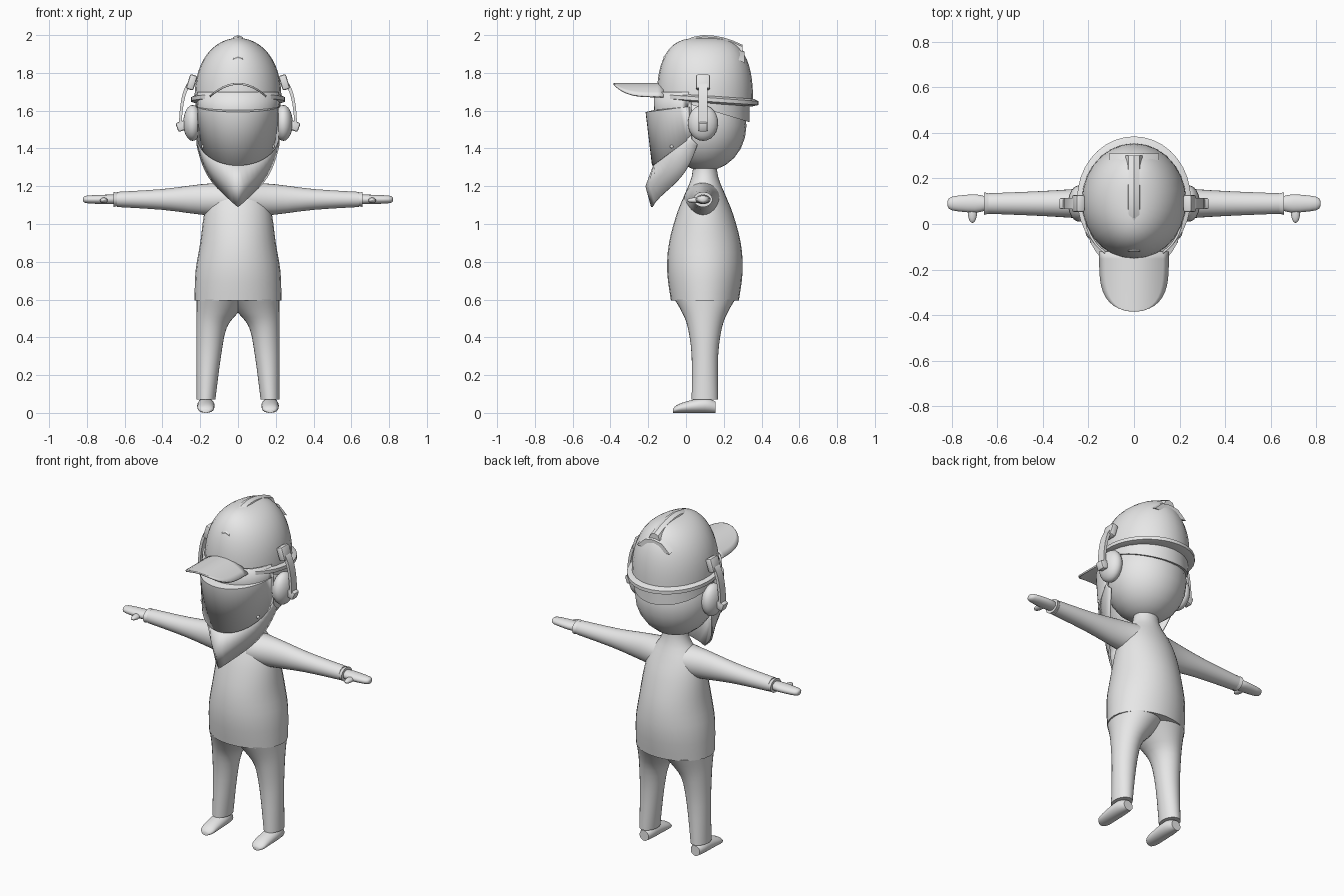
import bpy, bmesh, math
from mathutils import Vector, Matrix
from mathutils.geometry import interpolate_bezier

cube = bpy.data.objects.get("Cube")
if cube:
    bpy.data.objects.remove(cube, do_unlink=True)

colour = (.8, .8, .8, 1)
grey = bpy.data.materials.new("light_grey")
grey.use_nodes = True
grey.diffuse_color = colour
grey.node_tree.nodes["Principled BSDF"].inputs["Base Color"].default_value = colour


def finish(name, bm):
    bmesh.ops.recalc_face_normals(bm, faces=bm.faces)
    mesh = bpy.data.meshes.new(name)
    bm.to_mesh(mesh)
    bm.free()
    mesh.materials.append(grey)
    mesh.shade_smooth()
    mesh.set_sharp_from_angle(angle=math.radians(40))
    ob = bpy.data.objects.new(name, mesh)
    bpy.context.collection.objects.link(ob)
    return ob


def skin(name, rows, closed=True):
    """Join rows of points: closed rows make a capped solid, open rows a thin shell."""
    bm = bmesh.new()
    grid = [[bm.verts.new(point) for point in row] for row in rows]
    count = len(rows[0])
    for lower, upper in zip(grid, grid[1:]):
        for i in range(count if closed else count - 1):
            j = (i + 1) % count
            bm.faces.new((lower[i], lower[j], upper[j], upper[i]))
    if closed:
        bm.faces.new(grid[0])
        bm.faces.new(grid[-1])
    ob = finish(name, bm)
    if not closed:
        shell = ob.modifiers.new("thickness", "SOLIDIFY")
        shell.thickness = .01
        shell.offset = 0


def smooth_rings(rings, steps=4):
    """Pass a smooth curve through the ring values."""
    keys = [Vector(ring) for ring in rings]
    keys = [keys[0]] + keys + [keys[-1]]
    result = [keys[0]]
    for before, start, end, after in zip(keys, keys[1:], keys[2:], keys[3:]):
        result += interpolate_bezier(start, start + (end - before) / 6,
                                     end - (after - start) / 6, end, steps)[1:]
    return result


def loft(name, axis, rings, centre=lambda ru, rv: (0, .1), side=1, tilt=0, segments=28):
    """Elliptical rings (position, radius u, radius v) along an axis."""
    rows = []
    for pos, ru, rv in rings:
        cu, cv = centre(ru, rv)
        row = []
        for i in range(segments):
            angle = math.tau * i / segments
            u, v = cu + ru * math.cos(angle), cv + rv * math.sin(angle)
            x, y, z = {"x": (pos, u, v), "y": (u, pos, v), "z": (u, v, pos)}[axis]
            row.append((x * side, y, z + tilt * (y - .1)))
        rows.append(row)
    skin(name, rows)


def ball(name, centre, radii, segments=24):
    bm = bmesh.new()
    bmesh.ops.create_uvsphere(bm, u_segments=segments, v_segments=segments // 2, radius=1)
    bm.transform(Matrix.Translation(centre) @ Matrix.Diagonal((*radii, 1)))
    finish(name, bm)


def box(name, centre, size, lean):
    bm = bmesh.new()
    bmesh.ops.create_cube(bm, size=1)
    bm.transform(Matrix.Diagonal((*size, 1)))
    bmesh.ops.bevel(bm, geom=bm.edges[:], offset=.01, segments=2, affect="EDGES", profile=.5)
    bm.transform(Matrix.Translation(centre) @ Matrix.Rotation(lean, 4, "Y"))
    finish(name, bm)


# Torso with neck, and head
loft("torso", "z", smooth_rings([
    (.595, .23, .18), (.75, .225, .2), (.9, .2, .19), (1.05, .18, .15),
    (1.15, .15, .11), (1.25, .08, .07), (1.35, .07, .06)]))
ball("head", (0, .1, 1.52), (.225, .22, .24))


def arm_centre(ru, rv):
    return .09, 1.13


def leg_centre(ru, rv):
    """Keep the outer side of the leg straight."""
    return .22 - ru, .1


def shoe_centre(ru, rv):
    """Rest the sole on the ground."""
    return .17, rv


# Limbs and ear defenders on both sides
for label, side in (("left", 1), ("right", -1)):
    loft(label + "_arm", "x", smooth_rings([
        (.06, .1, .09), (.2, .07, .08), (.4, .055, .055), (.64, .045, .04)]), arm_centre, side)
    loft(label + "_cuff", "x", [(.62, .04, .03), (.66, .05, .04)], arm_centre, side)
    loft(label + "_hand", "x", smooth_rings([
        (.65, .03, .025), (.7, .04, .025), (.8, .03, .02), (.82, .01, .01)]), arm_centre, side)
    ball(label + "_thumb", (.71 * side, .05, 1.125), (.02, .045, .015))
    loft(label + "_leg", "z", smooth_rings([
        (.07, .05, .07), (.3, .065, .07), (.45, .08, .09), (.53, .11, .12), (.6, .14, .16)]),
        leg_centre, side)
    loft(label + "_shoe", "y", smooth_rings([
        (.155, .03, .03), (.1, .045, .04), (0, .045, .03), (-.05, .04, .02), (-.07, .02, .01)]),
        shoe_centre, side)

    ball(label + "_ear_cup", (.24 * side, .09, 1.535), (.05, .08, .095))
    box(label + "_cup_knob", (.295 * side, .09, 1.52), (.06, .05, .05), .35 * side)
    box(label + "_arm_clip", (.245 * side, .09, 1.75), (.04, .075, .08), -.3 * side)
    strap = []
    for i in range(9):
        angle = math.pi / 2 * i / 8
        x, z = .24 + .065 * math.sin(angle), 1.52 + .23 * math.cos(angle)
        strap.append([((x + dx) * side, .09 + dy, z + dx) for dx, dy in
                      ((-.007, -.025), (.007, -.025), (.007, .025), (-.007, .025))])
    skin(label + "_cup_arm", strap)
    ball(label + "_visor_rivet", (.185 * side, -.075, 1.41), (.01, .01, .01), 10)

# Helmet dome, rim and inner headband
dome = []
for i in range(13):
    height = math.sin(1.45 * i / 12)
    fall = 1 - height ** 2.4
    dome.append((1.65 + .335 * height, .23 * fall ** .5, .255 * fall ** .3))
loft("helmet_dome", "z", dome)
loft("helmet_rim", "z", [(1.64, .22, .24), (1.65, .25, .275), (1.67, .25, .275), (1.68, .23, .25)],
     lambda ru, rv: (0, .11), tilt=-.07, segments=36)
loft("headband", "z", [(1.61, .225, .235), (1.72, .225, .235)], tilt=-.3)


# Raised crests over the crown
def crest(name, front, back, top, half):
    rows = []
    for i in range(9):
        y = front + (back - front) * i / 8
        drop = (y - .1) ** 2
        z = top - drop * (2.4 if y < .1 else 1.3)
        rows.append([(-half * 2, y, z - .06), (-half, y, z - .01), (0, y, z),
                     (half, y, z - .01), (half * 2, y, z - .06)])
    skin(name, rows)


crest("centre_crest", -.12, .3, 2, .024)
crest("rear_crest", .06, .31, 1.97, .055)

# Arched peak with a rounded tip
peak = []
for i in range(13):
    reach = math.sin(1.5 * i / 12)
    half = .15 * (1 - reach ** 4) ** .5
    across = [half * (k / 6 - 1) for k in range(13)]
    peak.append([(x, -.12 - .265 * reach, 1.742 - 3 * x * x) for x in across])
skin("helmet_peak", peak, closed=False)

arc = [math.pi * (i / 24 - .5) for i in range(25)]


def visor_row(z, front, rise):
    """Half ellipse around the face, rising towards the ears."""
    row = []
    for angle in arc:
        turn = 1 - math.cos(angle)
        row.append((.21 * math.sin(angle), front + (.03 - front) * turn, z + rise * turn))
    return row


def guard_row(z, front, lift):
    """Keel-shaped row that climbs from the chin to the jaw."""
    row = []
    for angle in arc:
        s = abs(math.sin(angle))
        row.append((.215 * math.sin(angle), front + .24 * s ** 1.3, z + lift * s + .13 * s ** 6))
    return row


# Face visor with brow panel and ledge, and the pointed guard below it
skin("face_visor", [visor_row(1.7, -.165, 0), visor_row(1.6, -.165, .02),
                    visor_row(1.59, -.21, .03), visor_row(1.31, -.175, .15)], closed=False)
skin("chin_guard", [visor_row(1.32, -.165, .15), guard_row(1.2, -.21, .12),
                    guard_row(1.09, -.18, .2)], closed=False)
